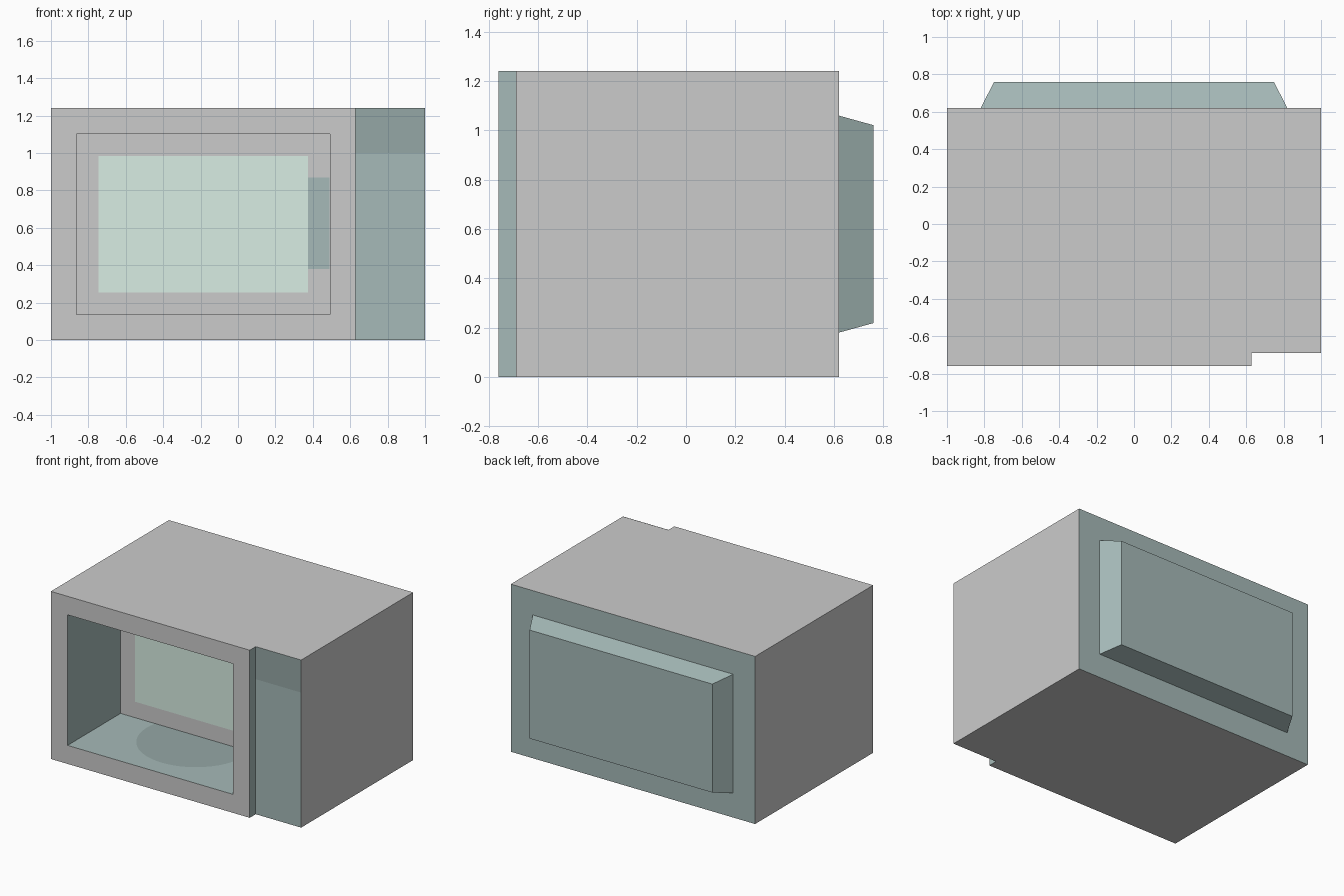
import bpy, bmesh, math
from mathutils import Vector

if "Cube" in bpy.data.objects:
    bpy.data.objects.remove(bpy.data.objects["Cube"])

def material(name, rgb):
    m = bpy.data.materials.new(name)
    m.diffuse_color = (*rgb, 1)
    m.use_nodes = True
    m.node_tree.nodes["Principled BSDF"].inputs["Base Color"].default_value = m.diffuse_color
    return m

grey = material("casing_grey", (0.8, 0.8, 0.8))
teal = material("teal_grey", (0.38, 0.49, 0.48))
dark = material("dark_teal", (0.30, 0.39, 0.38))
glass = material("pale_green", (0.69, 0.85, 0.77))
H, FRONT, PANEL, BACK = 1.24, -0.76, -0.69, 0.62

def finish(bm, name, mats):
    me = bpy.data.meshes.new(name)
    bm.to_mesh(me)
    bm.free()
    ob = bpy.data.objects.new(name, me)
    for m in mats:
        me.materials.append(m)
    bpy.context.collection.objects.link(ob)
    return ob

def patch(name, points, mat):
    bm = bmesh.new()
    bm.faces.new([bm.verts.new(p) for p in points])
    return finish(bm, name, [mat])

# Casing: stepped floor plan raised to full height
bm = bmesh.new()
plan = [(-1, FRONT), (0.628, FRONT), (0.628, PANEL), (1, PANEL), (1, BACK), (-1, BACK)]
base = bm.faces.new([bm.verts.new((x, y, 0)) for x, y in plan])
ext = bmesh.ops.extrude_face_region(bm, geom=[base])["geom"]
bmesh.ops.translate(bm, vec=(0, 0, H), verts=[v for v in ext if isinstance(v, bmesh.types.BMVert)])
bmesh.ops.recalc_face_normals(bm, faces=bm.faces)

def wall(y, sign):
    return next(f for f in bm.faces if f.normal.y * sign > 0.9
                and abs(f.calc_center_median().y - y) < 1e-3)

def inset(face, width):
    bmesh.ops.inset_region(bm, faces=[face], thickness=width, use_even_offset=True)

def push(face, width, dy, scale, side_mat):
    """Inset a face, then extrude it along y with a taper."""
    inset(face, width)
    out = bmesh.ops.extrude_discrete_faces(bm, faces=[face])["faces"][0]
    c = out.calc_center_median()
    for v in out.verts:
        v.co = c + (v.co - c) * scale + Vector((0, dy, 0))
    for e in out.edges:
        for f in e.link_faces:
            if f != out:
                f.material_index = side_mat
    return out

front, panel, back = wall(FRONT, -1), wall(PANEL, -1), wall(BACK, 1)

# Control panel and its step
for f in bm.faces:
    c = f.calc_center_median()
    if f is panel or (abs(c.x - 0.628) < 1e-3 and abs(f.normal.x) > 0.9):
        f.material_index = 1

# Cooking cavity with a pale window on its rear wall
inner = push(front, 0.137, 0.62, 1.0, 1)
inner.material_index = 0
inset(inner, 0.118)
inner.material_index = 2

# Tapered rear housing
back.material_index = 1
push(back, 0.18, 0.14, 0.912, 1)
for f in bm.faces:
    if f.normal.y > 0.9:
        f.material_index = 1
finish(bm, "microwave_casing", [grey, teal, glass])

# Flat colour areas: display, handle and turntable
e = 0.0015
y = PANEL - e
patch("display", [(0.628, y, 1.0), (1, y, 1.0), (1, y, H), (0.628, y, H)], dark)
y = FRONT + 0.62 - e
patch("handle", [(0.375, y, 0.38), (0.49, y, 0.38), (0.49, y, 0.87), (0.375, y, 0.87)], teal)
turn = []
for i in range(33):
    a = math.radians(168 + 204 * i / 32)
    turn.append((-0.1875 + 0.4 * math.cos(a), -0.225 + 0.4 * math.sin(a), 0.137 + e))
patch("turntable", turn, dark)
